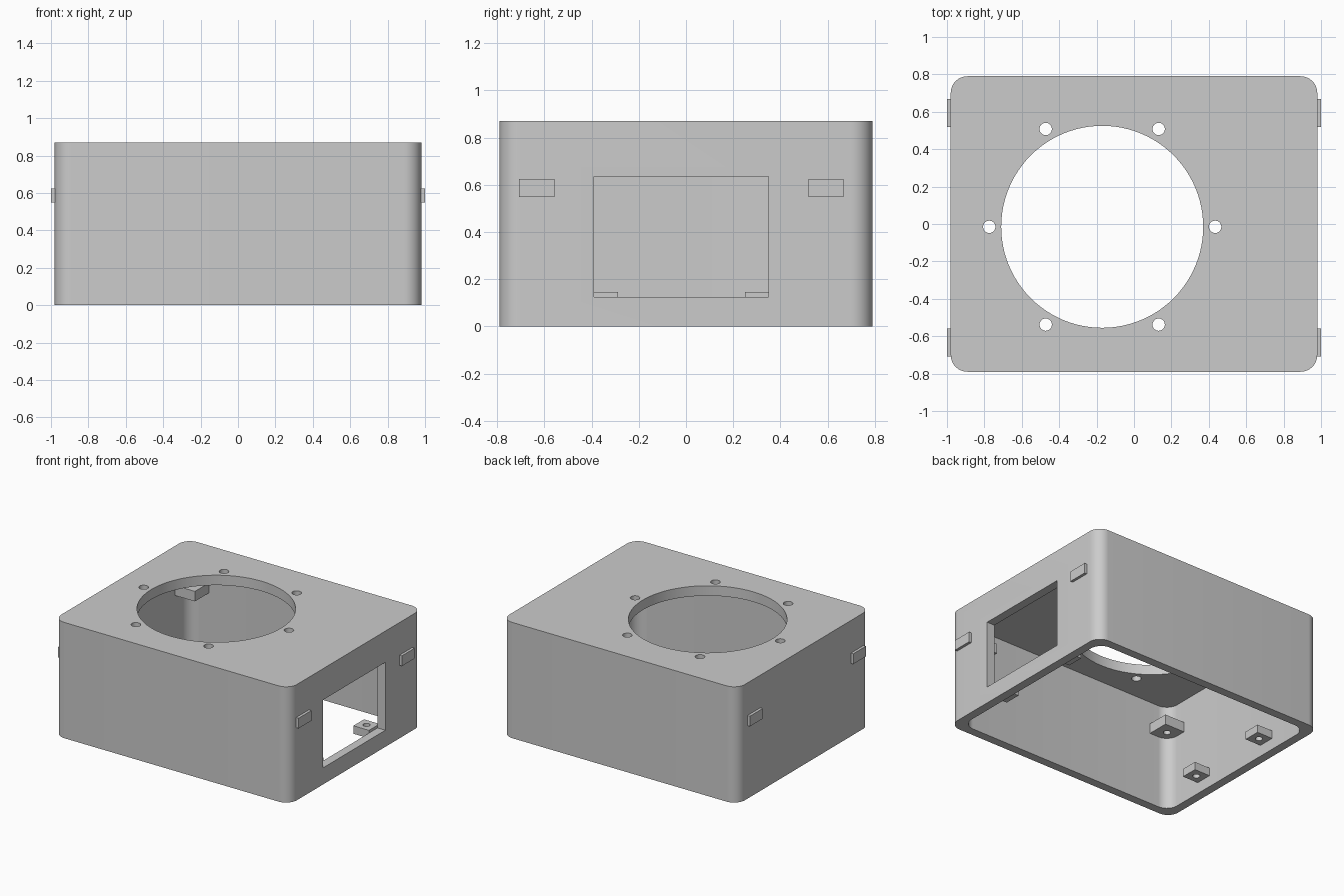
import bpy, bmesh, math
from mathutils import Matrix, Vector

HX, HY, H = 0.98, 0.79, 0.87      # outer half sizes and height
WALL, ROOF, R = 0.065, 0.075, 0.09
SHIFT = -0.02                     # fittings sit slightly toward the front

cube = bpy.data.objects.get("Cube")
if cube:
    bpy.data.objects.remove(cube, do_unlink=True)

grey = bpy.data.materials.new("plain_grey")
grey.use_nodes = True
colour = (0.6, 0.6, 0.6, 1)
grey.diffuse_color = colour
grey.node_tree.nodes["Principled BSDF"].inputs["Base Color"].default_value = colour


def finish(name, bm):
    bmesh.ops.recalc_face_normals(bm, faces=bm.faces[:])
    mesh = bpy.data.meshes.new(name)
    bm.to_mesh(mesh)
    bm.free()
    mesh.materials.append(grey)
    obj = bpy.data.objects.new(name, mesh)
    bpy.context.collection.objects.link(obj)
    return obj


def box(name, lo, hi):
    bm = bmesh.new()
    lo, hi = Vector(lo), Vector(hi)
    size = Matrix.Diagonal((*(hi - lo), 1))
    bmesh.ops.create_cube(bm, size=1, matrix=Matrix.Translation((lo + hi) / 2) @ size)
    return finish(name, bm)


def cylinder(name, x, y, z0, z1, radius, sides):
    bm = bmesh.new()
    bmesh.ops.create_cone(bm, cap_ends=True, segments=sides, radius1=radius, radius2=radius,
                          depth=z1 - z0, matrix=Matrix.Translation((x, y, (z0 + z1) / 2)))
    return finish(name, bm)


def rounded_block(name, hx, hy, z0, z1, radius, steps=12):
    bm = bmesh.new()
    ring = []
    for i, (sx, sy) in enumerate([(1, 1), (-1, 1), (-1, -1), (1, -1)]):
        for k in range(steps + 1):
            a = (i + k / steps) * math.pi / 2
            ring.append(bm.verts.new((sx * (hx - radius) + radius * math.cos(a),
                                      sy * (hy - radius) + radius * math.sin(a), z0)))
    face = bm.faces.new(ring)
    top = bmesh.ops.extrude_face_region(bm, geom=[face])["geom"]
    bmesh.ops.translate(bm, vec=(0, 0, z1 - z0),
                        verts=[v for v in top if isinstance(v, bmesh.types.BMVert)])
    return finish(name, bm)


def activate(obj):
    bpy.ops.object.select_all(action="DESELECT")
    obj.select_set(True)
    bpy.context.view_layer.objects.active = obj


def cut(obj, cutter):
    mod = obj.modifiers.new("cut", "BOOLEAN")
    mod.operation, mod.solver, mod.object = "DIFFERENCE", "EXACT", cutter
    activate(obj)
    bpy.ops.object.modifier_apply(modifier=mod.name)
    bpy.data.objects.remove(cutter, do_unlink=True)


def smooth(obj):
    activate(obj)
    bpy.ops.object.shade_smooth_by_angle(angle=math.radians(30))


# Hollow housing, open underneath
housing = rounded_block("housing", HX, HY, 0, H, R)
cut(housing, rounded_block("cavity", HX - WALL, HY - WALL, -0.1, H - ROOF, R))

# Window in the +x wall
cut(housing, box("window_cutter", (0.85, -0.39, 0.125), (1.1, 0.35, 0.635)))

# Large round opening and its ring of six screw holes
CX, CY = -0.17, -0.015
cut(housing, cylinder("opening_cutter", CX, CY, 0.7, 1, 0.54, 96))
for i in range(6):
    a = i * math.pi / 3
    cut(housing, cylinder("screw_cutter", CX + 0.604 * math.cos(a),
                          CY + 0.604 * math.sin(a), 0.7, 1, 0.033, 24))
smooth(housing)


def drilled_block(name, x0, x1, y0, y1, z0, z1):
    block = box(name, (min(x0, x1), min(y0, y1), z0), (max(x0, x1), max(y0, y1), z1))
    cut(block, cylinder("drill", (x0 + x1) / 2, (y0 + y1) / 2, z0 - 0.1, z1 + 0.1, 0.025, 24))
    smooth(block)


IX, IY = HX - WALL, HY - WALL
for sx, side in ((1, "left"), (-1, "right")):
    for sy, end in ((-1, "front"), (1, "back")):
        # Low mounting tab on the inner wall
        y = SHIFT + sy * 0.332
        drilled_block(f"{side}_{end}_tab", sx * IX, sx * (IX - 0.13),
                      y - 0.063, y + 0.063, 0.085, 0.145)
        # Boss in the inner corner
        drilled_block(f"{side}_{end}_boss", sx * IX, sx * (IX - 0.165),
                      sy * IY, sy * (IY - 0.165), 0.55, 0.625)
        # Small clip on the outside wall
        y = SHIFT + sy * 0.613
        xs = sorted((sx * (HX - 0.02), sx * 1.0))
        box(f"{side}_{end}_clip", (xs[0], y - 0.075, 0.548), (xs[1], y + 0.075, 0.625))
